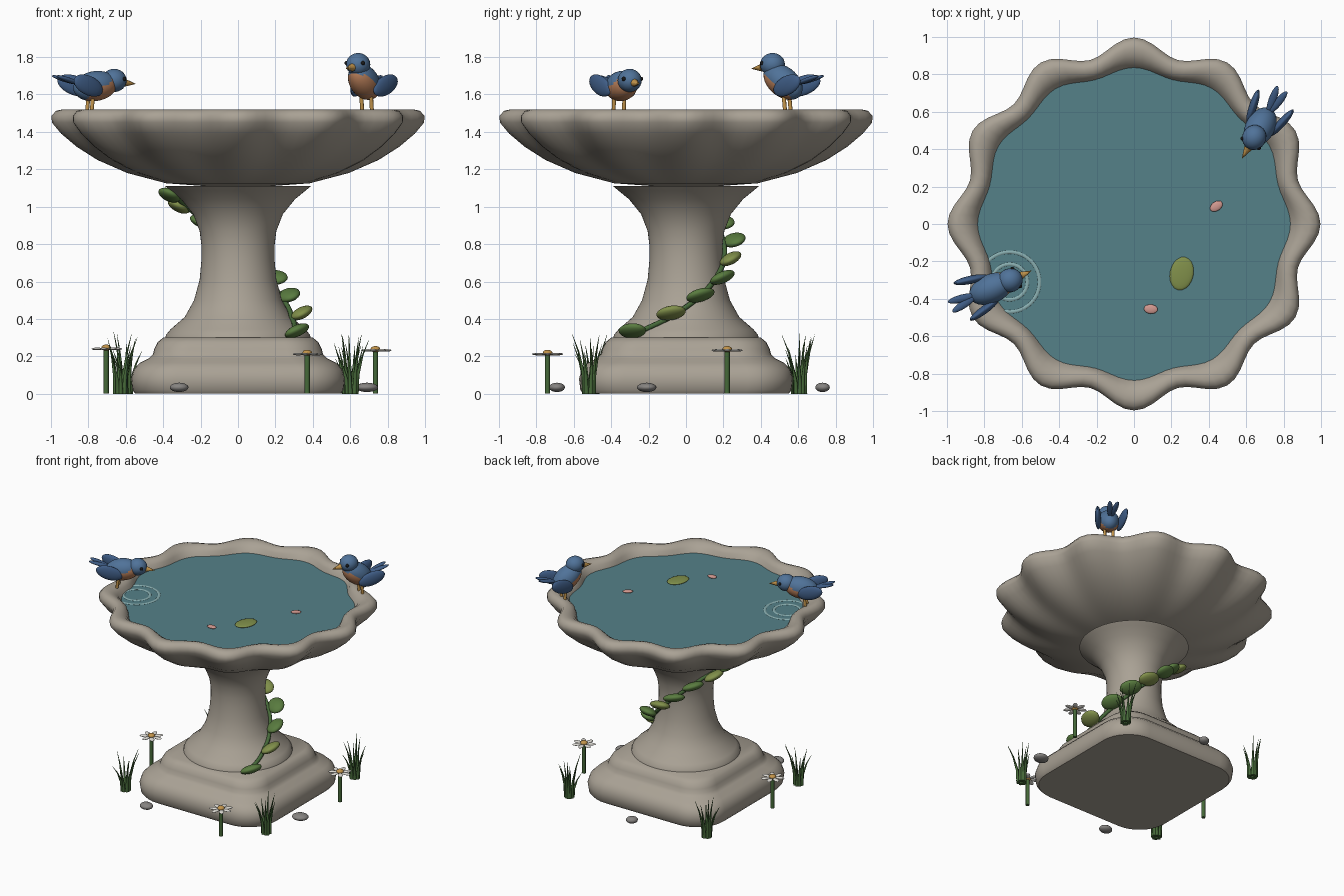
import bpy, bmesh, random
from math import sin, cos, pi, radians, hypot
from mathutils import Matrix, Vector, Euler

if "Cube" in bpy.data.objects:
    bpy.data.objects.remove(bpy.data.objects["Cube"])

random.seed(4)

def mat(name, r, g, b):
    m = bpy.data.materials.new(name)
    m.diffuse_color = (r, g, b, 1)
    m.use_nodes = True
    m.node_tree.nodes["Principled BSDF"].inputs["Base Color"].default_value = m.diffuse_color
    return m

STONE = mat("stone", .40, .36, .30)
WATER = mat("water", .09, .22, .25)
FOAM = mat("ripple", .25, .42, .43)
BLUE = mat("blue", .08, .17, .32)
WING = mat("wing_blue", .05, .11, .24)
RUST = mat("rust", .48, .21, .10)
HORN = mat("horn", .55, .30, .07)
BLACK = mat("black", .01, .01, .01)
LEAF = mat("leaf", .10, .20, .05)
PALE = mat("pale_leaf", .22, .28, .07)
GRASS = mat("grass", .06, .14, .04)
PINK = mat("pink", .65, .32, .28)
WHITE = mat("white", .75, .73, .68)
PEBBLE = mat("pebble", .24, .23, .22)

def finish(name, bm, m):
    me = bpy.data.meshes.new(name)
    bmesh.ops.recalc_face_normals(bm, faces=bm.faces)
    bm.to_mesh(me)
    bm.free()
    ob = bpy.data.objects.new(name, me)
    bpy.context.collection.objects.link(ob)
    me.materials.append(m)
    bpy.ops.object.select_all(action='DESELECT')
    ob.select_set(True)
    bpy.context.view_layer.objects.active = ob
    bpy.ops.object.shade_smooth_by_angle(angle=radians(45))
    return ob

def loft(name, rings, m):
    """Skin a stack of closed rings and cap both ends."""
    bm = bmesh.new()
    vs = [[bm.verts.new(p) for p in r] for r in rings]
    n = len(vs[0])
    for a, b in zip(vs, vs[1:]):
        for i in range(n):
            j = (i + 1) % n
            bm.faces.new((a[i], a[j], b[j], b[i]))
    bm.faces.new(vs[0])
    bm.faces.new(vs[-1])
    return finish(name, bm, m)

def lathe(name, prof, m, n=120):
    """Profile of (radius, z, scallop amplitude), 12 scallops."""
    th = [2 * pi * i / n for i in range(n)]
    return loft(name, [[((r + a * cos(12 * t)) * cos(t), (r + a * cos(12 * t)) * sin(t), z)
                        for t in th] for r, z, a in prof], m)

def place(loc, scale, rot=(0, 0, 0)):
    return (Matrix.Translation(loc) @ Euler([radians(v) for v in rot]).to_matrix().to_4x4()
            @ Matrix.Diagonal((*scale, 1)))

def blobs(name, mats, m, u=20, v=12):
    """One object made of ellipsoids, one for each matrix."""
    bm = bmesh.new()
    for M in mats:
        bmesh.ops.create_uvsphere(bm, u_segments=u, v_segments=v, radius=1, matrix=M)
    return finish(name, bm, m)

def tubes(name, paths, r, m, kind='POLY'):
    """Round tubes along paths of (point, relative radius)."""
    cu = bpy.data.curves.new(name, 'CURVE')
    cu.dimensions = '3D'
    cu.bevel_depth = r
    cu.bevel_resolution = 2
    cu.use_fill_caps = True
    for path in paths:
        s = cu.splines.new('POLY')
        s.points.add(len(path) - 1)
        for p, (co, k) in zip(s.points, path):
            p.co = (*co, 1)
            p.radius = k
        s.use_smooth = True
    cu.materials.append(m)
    ob = bpy.data.objects.new(name, cu)
    bpy.context.collection.objects.link(ob)

# stepped base with rounded square plan
unit = [((.58 * sx + .42 * cos(a), .58 * sy + .42 * sin(a)))
        for k, (sx, sy) in enumerate([(1, 1), (-1, 1), (-1, -1), (1, -1)])
        for a in [(k + j / 8) * pi / 2 for j in range(9)]]
steps = [(.55, 0), (.565, .02), (.572, .08), (.558, .13), (.525, .165), (.475, .19),
         (.455, .21), (.448, .24), (.43, .275), (.40, .30)]
loft("base", [[(x * h, y * h, z) for x, y in unit] for h, z in steps], STONE)

# pedestal
col = [(.39, .295), (.385, .315), (.36, .345), (.285, .41), (.235, .50), (.205, .61), (.195, .72),
       (.195, .79), (.205, .87), (.24, .96), (.305, 1.04), (.36, 1.085), (.39, 1.11)]
lathe("pedestal", [(r, z, 0) for r, z in col], STONE, 64)

# scalloped bowl and water
lathe("bowl", [(.2, 1.112, 0), (.38, 1.125, .003), (.58, 1.18, .012), (.73, 1.25, .022),
               (.83, 1.32, .032), (.905, 1.39, .04), (.95, 1.45, .045), (.952, 1.485, .045),
               (.93, 1.512, .044), (.90, 1.52, .04), (.865, 1.512, .034), (.835, 1.49, .026),
               (.815, 1.45, .018), (.79, 1.40, .015), (.68, 1.32, .008), (.4, 1.27, 0)], STONE)
lathe("water", [(.825, 1.435, .018), (.825, 1.455, .018)], WATER)

# ripples, floating leaf and petals
for i, R in enumerate((.095, .16)):
    ring = [[((R + .009 * cos(b)) * cos(a) - .665, (R + .009 * cos(b)) * sin(a) - .31,
              1.456 + .004 * sin(b)) for b in [k * pi / 3 for k in range(6)]]
            for a in [k * pi / 24 for k in range(49)]]
    loft("ripple_%d" % i, ring, FOAM)
blobs("floating_leaf", [place((.255, -.265, 1.462), (.063, .09, .012), (0, 0, -12))], PALE)
blobs("floating_petals", [place((.44, .095, 1.462), (.037, .025, .009), (0, 0, 35)),
                          place((.09, -.455, 1.462), (.037, .025, .009), (0, 0, -5))], PINK)

# birds: local x is forward, origin at the feet
def bird(tag, loc, heading, body, pitch, head, beak):
    B = Matrix.Translation(loc) @ Matrix.Rotation(radians(heading), 4, 'Z')
    c = Vector((body[0], 0, body[1]))
    ob = blobs(tag + "_body", [B @ place(c, (.125, .078, .08), (0, -pitch, 0))], BLUE, 28, 18)
    ob.data.materials.append(RUST)
    inv = B.inverted()
    for p in ob.data.polygons:
        d = inv @ p.center - c
        if d.x * .45 - d.z * .8 > .01 and d.x > -.06:
            p.material_index = 1
    blobs(tag + "_head", [B @ place((head[0], 0, head[1]), (.068, .064, .062))], BLUE)
    blobs(tag + "_eyes", [B @ place((head[0] + .036, s * .05, head[1] + .008), (.012,) * 3)
                          for s in (1, -1)], BLACK, 10, 8)
    blobs(tag + "_wings", [B @ place((-.045, s * .088, .128), (.1, .022, .052), (0, 20, -s * 12))
                           for s in (1, -1)], WING)
    blobs(tag + "_tail", [B @ place((-.13, s * .016, .158), (.08, .021, .013), (0, 16, -s * 10))
                          for s in (1, -1)], WING)
    bx, bz = beak
    tubes(tag + "_beak", [[(B @ Vector((bx, 0, bz)), 1), (B @ Vector((bx + .065, 0, bz - .006)), .05)]],
          .022, HORN)
    tubes(tag + "_legs", [[(B @ Vector((0, s * .03, -.01)), 1), (B @ Vector((.01, s * .03, .08)), 1)]
                          for s in (1, -1)], .011, HORN)

bird("left_bird", (-.795, -.36, 1.52), 24, (.035, .125), 8, (.145, .155), (.205, .143))
bird("right_bird", (.69, .545, 1.52), 240, (.03, .148), 35, (.095, .24), (.16, .224))

# climbing vine
def radius_at(z):
    for (r0, z0), (r1, z1) in zip(col, col[1:]):
        if z <= z1:
            return r0 + (r1 - r0) * (z - z0) / (z1 - z0)
    return col[-1][0]

def on_vine(z, off):
    a = radians(-50 + (z - .3) / .75 * 230)
    r = radius_at(z) + off
    return Vector((r * cos(a), r * sin(a), z)), a

tubes("vine_stem", [[(on_vine(.305 + .765 * i / 50, .012)[0], 1) for i in range(51)]], .014, GRASS)
for i, z in enumerate((.325, .42, .515, .61, .71, .81, .905, .99, 1.05)):
    p, a = on_vine(z, .07 if i % 2 else .05)
    M = Matrix.Translation(p + Vector((0, 0, .012))) @ Matrix.Rotation(a, 4, 'Z')
    blobs("vine_leaf_%d" % i, [M @ place((0, 0, 0), (.062, .08, .03), (12, -24, 0))],
          PALE if i % 3 == 1 else LEAF)

# grass tufts at the corners
for i, (x, y) in enumerate([(-.63, -.5), (.61, -.52), (.59, .61), (-.6, .6)]):
    blades = []
    for k in range(9):
        a = k * 2.4 + i
        h = random.uniform(.18, .33)
        lean = random.uniform(.03, .085)
        blades.append([((x + (.025 + lean * t * t) * cos(a), y + (.025 + lean * t * t) * sin(a), h * t),
                        1.05 - t) for t in (0, .35, .7, 1)])
    tubes("grass_tuft_%d" % i, blades, .013, GRASS)

# daisies
for i, (x, y, z) in enumerate([(-.705, -.07, .24), (.37, -.74, .212), (.735, .22, .232)]):
    tubes("flower_stem_%d" % i, [[((x, y, 0), 1), ((x, y, z), 1)]], .014, GRASS)
    blobs("flower_petals_%d" % i,
          [place((x + .053 * cos(a), y + .053 * sin(a), z), (.033, .018, .007), (0, 0, a * 180 / pi))
           for a in [k * pi / 3.5 for k in range(7)]], WHITE, 12, 8)
    blobs("flower_centre_%d" % i, [place((x, y, z + .006), (.026, .026, .017))], HORN)

# pebbles
for i, (x, y, r) in enumerate([(-.315, -.69, .05), (.69, -.21, .06), (-.04, .73, .043)]):
    blobs("pebble_%d" % i, [place((x, y, .034), (r, r * .85, .025), (0, 0, 20 * i))], PEBBLE)
